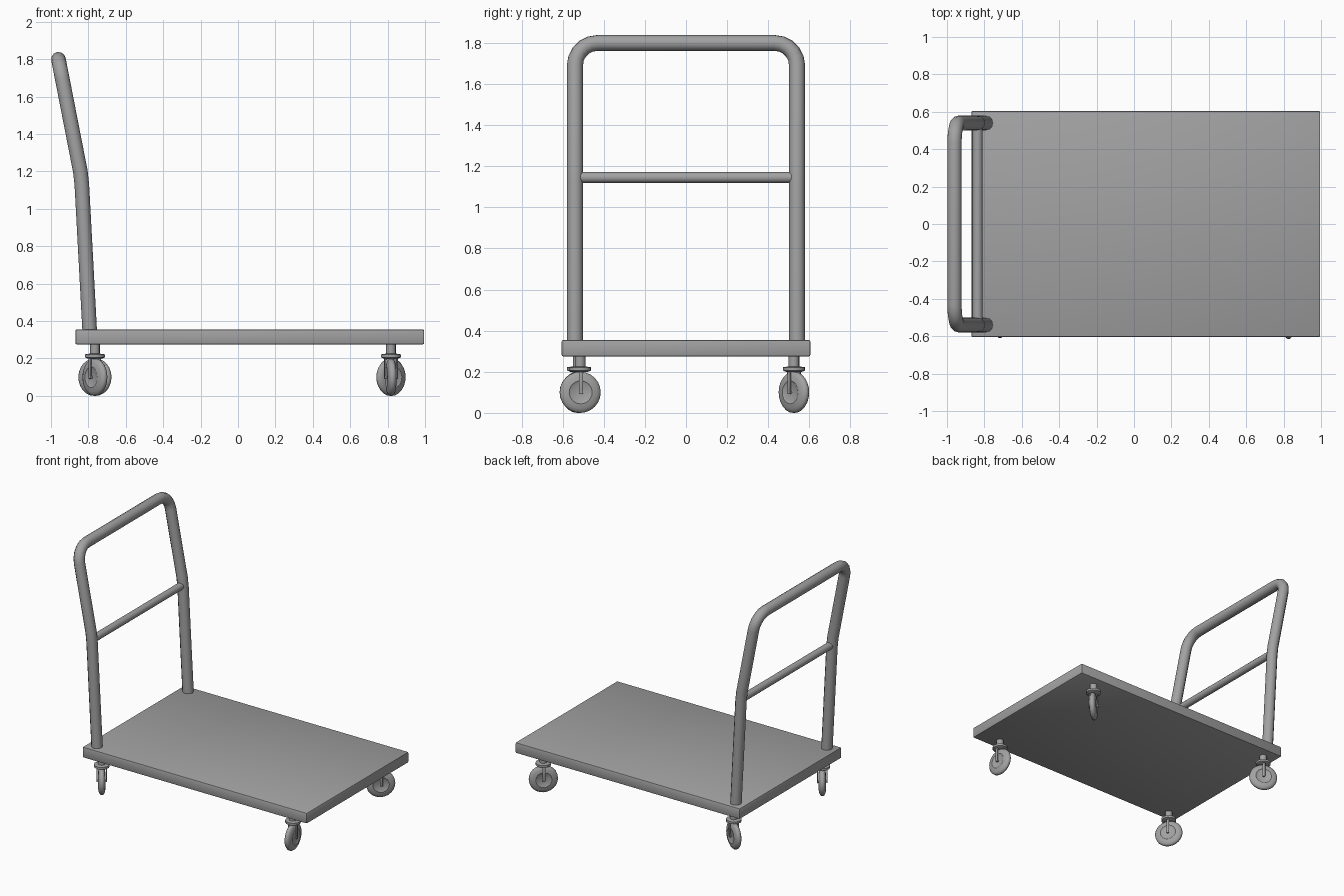
import bpy
import bmesh
from math import cos, sin, pi, radians
from mathutils import Vector, Matrix

cube = bpy.data.objects.get("Cube")
if cube:
    bpy.data.objects.remove(cube)

GREY = (0.36, 0.36, 0.36, 1)
grey = bpy.data.materials.new("grey_metal")
grey.use_nodes = True
grey.diffuse_color = GREY
grey.node_tree.nodes["Principled BSDF"].inputs["Base Color"].default_value = GREY


def finish(obj, angle=40):
    """Give the part its colour and smooth its curved surfaces."""
    obj.data.materials.clear()
    obj.data.materials.append(grey)
    bpy.ops.object.select_all(action='DESELECT')
    obj.select_set(True)
    bpy.context.view_layer.objects.active = obj
    bpy.ops.object.shade_smooth_by_angle(angle=radians(angle))
    return obj


def add_mesh(name, bm, matrix=None):
    bmesh.ops.recalc_face_normals(bm, faces=bm.faces)
    mesh = bpy.data.meshes.new(name)
    bm.to_mesh(mesh)
    bm.free()
    obj = bpy.data.objects.new(name, mesh)
    bpy.context.collection.objects.link(obj)
    if matrix:
        obj.matrix_world = matrix
    return finish(obj)


def box(name, size, centre, bevel, frame=None):
    bm = bmesh.new()
    bmesh.ops.create_cube(bm, size=1)
    bmesh.ops.scale(bm, vec=size, verts=bm.verts)
    bmesh.ops.bevel(bm, geom=bm.edges[:], offset=bevel, segments=2,
                    profile=0.5, affect='EDGES')
    return add_mesh(name, bm, (frame or Matrix()) @ Matrix.Translation(centre))


def lathe(name, profile, frame, sides=24):
    """Revolve (radius, height) points around the frame's z axis."""
    bm = bmesh.new()
    verts = [bm.verts.new((r, 0, h)) for r, h in profile]
    edges = [bm.edges.new(pair) for pair in zip(verts, verts[1:])]
    bmesh.ops.spin(bm, geom=verts + edges, axis=(0, 0, 1), cent=(0, 0, 0),
                   angle=2 * pi, steps=sides, use_merge=True)
    bmesh.ops.remove_doubles(bm, verts=bm.verts, dist=0.0002)
    return add_mesh(name, bm, frame)


def tube(name, points, radius):
    """Round bar along a path."""
    curve = bpy.data.curves.new(name, 'CURVE')
    curve.dimensions = '3D'
    curve.bevel_depth = radius
    curve.bevel_resolution = 4
    curve.use_fill_caps = True
    spline = curve.splines.new('POLY')
    spline.points.add(len(points) - 1)
    for point, co in zip(spline.points, points):
        point.co = (*co, 1)
    obj = bpy.data.objects.new(name, curve)
    bpy.context.collection.objects.link(obj)
    bpy.ops.object.select_all(action='DESELECT')
    obj.select_set(True)
    bpy.context.view_layer.objects.active = obj
    bpy.ops.object.convert(target='MESH')
    return finish(bpy.context.object, 50)


# Deck
box("deck", (1.865, 1.21, 0.08), (0.063, 0, 0.315), 0.008)

# Push handle: two bent legs joined by rounded corners
HALF, BEND = 0.54, 0.11
foot, knee, top = Vector((-0.792, 0, 0.33)), Vector((-0.837, 0, 1.17)), Vector((-0.96, 0, 1.80))
rise = (top - knee).normalized()
side = [foot, knee - Vector((-0.002, 0, 0.04)), knee + rise * 0.03]
side = [p + Vector((0, HALF, 0)) for p in side]
corner = top - rise * BEND + Vector((0, HALF - BEND, 0))
for i in range(6):
    a = i * pi / 10
    side.append(corner + rise * (BEND * sin(a)) + Vector((0, BEND * cos(a), 0)))
mirrored = [Vector((p.x, -p.y, p.z)) for p in reversed(side)]
tube("push_handle", side + mirrored, 0.039)
tube("handle_crossbar", [(-0.836, -0.515, 1.145), (-0.836, 0.515, 1.145)], 0.027)

# Swivel casters, each turned its own way
WHEEL = [(0, 0.021), (0.05, 0.021), (0.056, 0.025), (0.08, 0.021), (0.094, 0.014), (0.1, 0.006)]
WHEEL += [(r, -h) for r, h in reversed(WHEEL)]
casters = {
    "front_left": (0.818, -0.515, 96),
    "back_left": (0.818, 0.525, 43),
    "front_right": (-0.765, -0.525, -54),
    "back_right": (-0.765, 0.525, -31),
}
for place, (x, y, turn) in casters.items():
    frame = Matrix.Translation((x, y, 0)) @ Matrix.Rotation(radians(turn), 4, 'Z')
    lathe(place + "_caster_stem",
          [(0, 0.285), (0.026, 0.285), (0.026, 0.226), (0.054, 0.222),
           (0.054, 0.206), (0.034, 0.198), (0, 0.198)], frame, 12)
    axle = frame @ Matrix.Translation((0, 0, 0.1)) @ Matrix.Rotation(pi / 2, 4, 'X')
    lathe(place + "_wheel", WHEEL, axle)
    lathe(place + "_axle", [(0, 0.036), (0.008, 0.036), (0.008, -0.036), (0, -0.036)], axle, 10)
    for name, s in (("_fork_arm_a", 1), ("_fork_arm_b", -1)):
        box(place + name, (0.02, 0.008, 0.116), (0, s * 0.032, 0.149), 0.003, frame)
